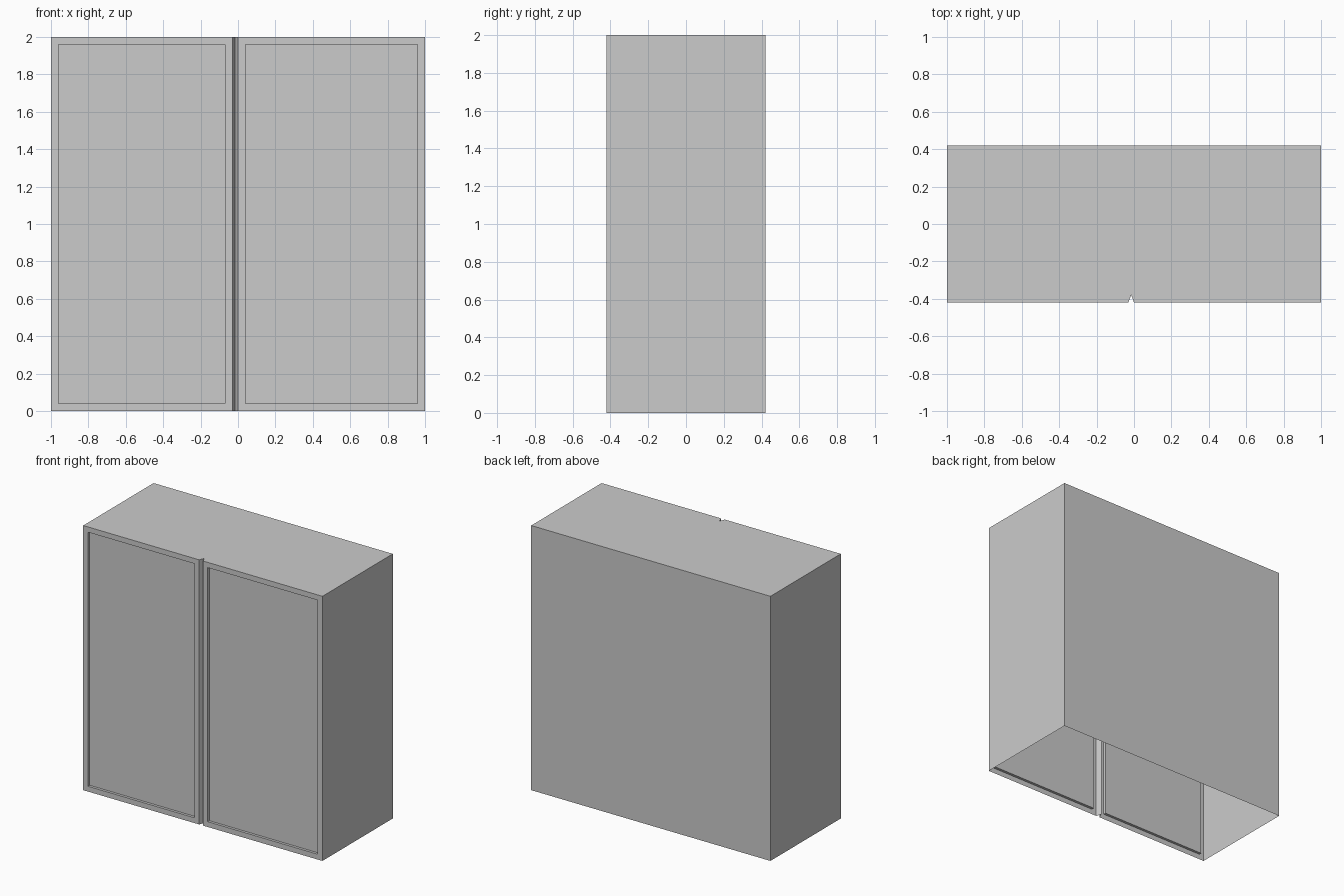
import bpy
import bmesh
from mathutils import Vector

if "Cube" in bpy.data.objects:
    bpy.data.objects.remove(bpy.data.objects["Cube"])

HALF_W, HALF_D, HEIGHT = 1.0, 0.42, 2.0
GAP_L, GAP_R, GAP_Y = -0.03, 0.0, -0.378
FRAME, RECESS = 0.04, 0.02

# Plan outline, with the V-shaped gap between the two doors
outline = [(-HALF_W, -HALF_D), (GAP_L, -HALF_D), ((GAP_L + GAP_R) / 2, GAP_Y),
           (GAP_R, -HALF_D), (HALF_W, -HALF_D), (HALF_W, HALF_D), (-HALF_W, HALF_D)]

bm = bmesh.new()
low = [bm.verts.new((x, y, 0)) for x, y in outline]
high = [bm.verts.new((x, y, HEIGHT)) for x, y in outline]

# Walls and top; the underside is open
walls = []
for i in range(len(outline)):
    j = (i + 1) % len(outline)
    walls.append(bm.faces.new((low[i], low[j], high[j], high[i])))
bm.faces.new(high)
bm.normal_update()

# Recessed panel in each door
for door in (walls[0], walls[3]):
    bmesh.ops.inset_individual(bm, faces=[door], thickness=FRAME, use_even_offset=True)
    panel = bmesh.ops.extrude_discrete_faces(bm, faces=[door])["faces"][0]
    bmesh.ops.translate(bm, verts=panel.verts, vec=Vector((0, RECESS, 0)))

mesh = bpy.data.meshes.new("cabinet_shell")
bm.to_mesh(mesh)
bm.free()
cabinet = bpy.data.objects.new("cabinet_shell", mesh)
bpy.context.collection.objects.link(cabinet)
